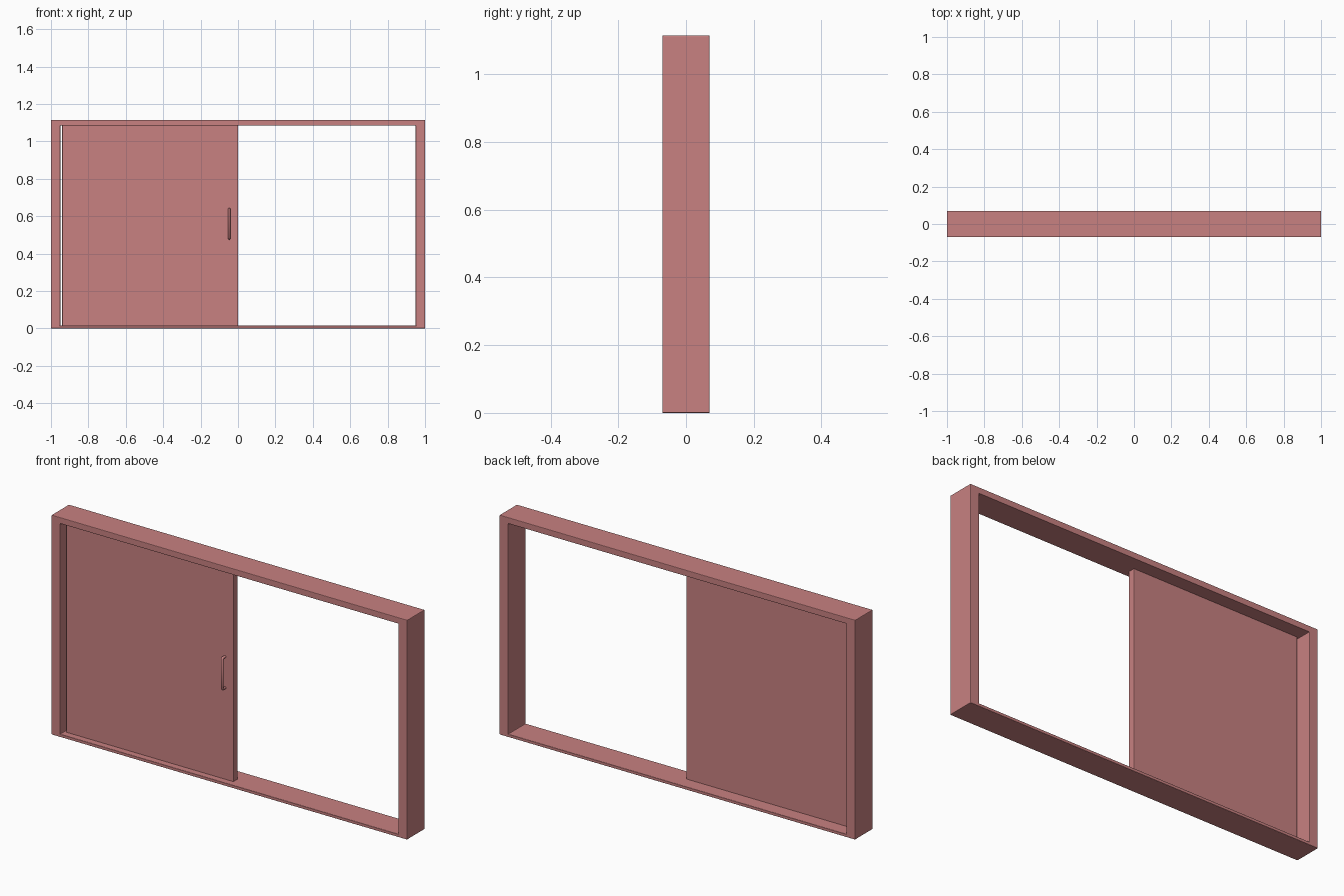
import bpy, bmesh

if "Cube" in bpy.data.objects:
    bpy.data.objects.remove(bpy.data.objects["Cube"])

W, D, H = 1.0, 0.07, 1.115            # half width, half depth, height
IN_X, IN_B, IN_T = 0.95, 0.015, 1.084  # opening
DOOR_F, DOOR_B = -0.037, 0.0           # door front / back


def make_object(name, bm, bevel):
    bmesh.ops.recalc_face_normals(bm, faces=bm.faces)
    mesh = bpy.data.meshes.new(name)
    bm.to_mesh(mesh)
    bm.free()
    ob = bpy.data.objects.new(name, mesh)
    bpy.context.collection.objects.link(ob)
    mod = ob.modifiers.new("edge_bevel", 'BEVEL')
    mod.width = bevel
    mod.segments = 2
    mod.limit_method = 'ANGLE'
    return ob


def rect(x0, x1, z0, z1):
    return [(x0, z0), (x1, z0), (x1, z1), (x0, z1)]


# Frame: a rectangular ring extruded through the wall depth
bm = bmesh.new()
outer = [bm.verts.new((x, -D, z)) for x, z in rect(-W, W, 0, H)]
inner = [bm.verts.new((x, -D, z)) for x, z in rect(-IN_X, IN_X, IN_B, IN_T)]
for i in range(4):
    j = (i + 1) % 4
    bm.faces.new((outer[i], outer[j], inner[j], inner[i]))
ext = bmesh.ops.extrude_face_region(bm, geom=bm.faces[:], use_keep_orig=True)
bmesh.ops.translate(bm, vec=(0, 2 * D, 0),
                    verts=[g for g in ext["geom"] if isinstance(g, bmesh.types.BMVert)])
make_object("window_frame", bm, 0.003)

# Sliding panel: flat slab standing in the left half, tucked into the rails
bm = bmesh.new()
bmesh.ops.create_cube(bm, size=1)
for v in bm.verts:
    v.co = (-0.94 if v.co.x < 0 else 0.0,
            DOOR_F if v.co.y < 0 else DOOR_B,
            IN_B - 0.004 if v.co.z < 0 else IN_T + 0.004)
make_object("sliding_panel", bm, 0.003)

# Pull handle: a bent bar on the front of the panel
curve = bpy.data.curves.new("pull_handle", 'CURVE')
curve.dimensions = '3D'
curve.bevel_depth = 0.0065
curve.bevel_resolution = 2
curve.use_fill_caps = True
path = [(DOOR_F + 0.004, 0.48), (-0.055, 0.48), (-0.060, 0.486),
        (-0.060, 0.632), (-0.055, 0.638), (DOOR_F + 0.004, 0.638)]
spline = curve.splines.new('POLY')
spline.points.add(len(path) - 1)
for p, (y, z) in zip(spline.points, path):
    p.co = (-0.047, y, z, 1)
handle = bpy.data.objects.new("pull_handle", curve)
bpy.context.collection.objects.link(handle)

# One dusty red material for everything
mat = bpy.data.materials.new("dusty_red")
mat.diffuse_color = (0.58, 0.22, 0.22, 1)
mat.use_nodes = True
mat.node_tree.nodes["Principled BSDF"].inputs["Base Color"].default_value = mat.diffuse_color
for ob in bpy.context.collection.objects:
    ob.data.materials.append(mat)
